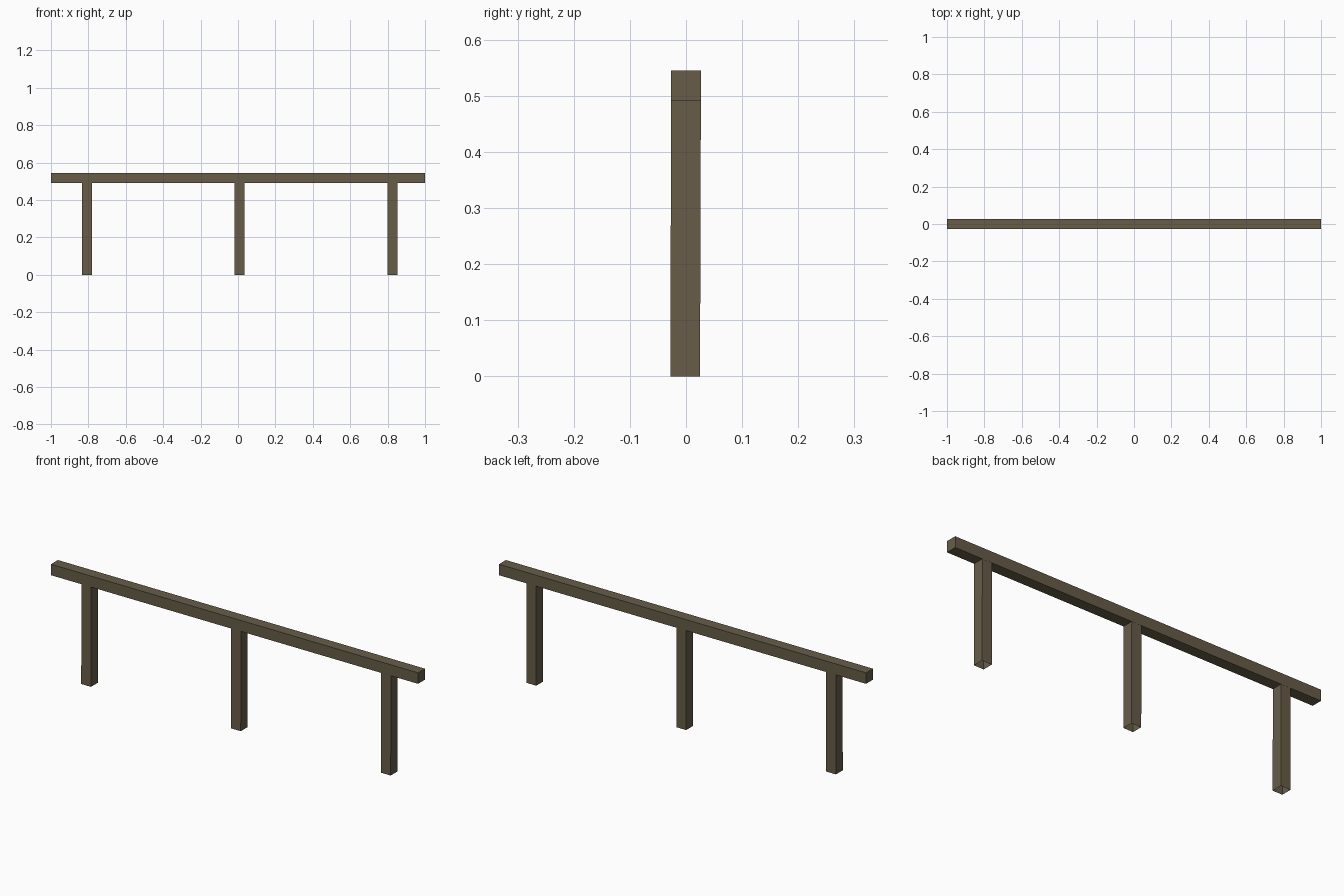
import bpy, bmesh

if "Cube" in bpy.data.objects:
    bpy.data.objects.remove(bpy.data.objects["Cube"])

wood = bpy.data.materials.new("weathered brown wood")
wood.diffuse_color = (0.135, 0.108, 0.066, 1)
wood.use_nodes = True
wood.node_tree.nodes["Principled BSDF"].inputs["Base Color"].default_value = wood.diffuse_color


def beam(name, x0, x1, y0, y1, z0, z1, lean=0.0, open_ends=False):
    """Square timber; lean shifts the foot in y, open_ends drops top and bottom."""
    bm = bmesh.new()
    bmesh.ops.create_cube(bm, size=1)
    for v in bm.verts:
        foot = v.co.z < 0
        v.co = (x1 if v.co.x > 0 else x0,
                (y1 if v.co.y > 0 else y0) + (lean if foot else 0),
                z0 if foot else z1)
    bm.normal_update()
    if open_ends:
        ends = [f for f in bm.faces if abs(f.normal.z) > 0.9]
        bmesh.ops.delete(bm, geom=ends, context='FACES_ONLY')
    me = bpy.data.meshes.new(name)
    bm.to_mesh(me)
    bm.free()
    me.materials.append(wood)
    ob = bpy.data.objects.new(name, me)
    bpy.context.collection.objects.link(ob)
    return ob


# Long top rail
beam("top_rail", -1, 1, -0.027, 0.027, 0.491, 0.545)

# Three posts, hollow at the foot, leaning very slightly
for name, x in (("left_post", -0.808), ("middle_post", 0.008), ("right_post", 0.825)):
    beam(name, x - 0.0265, x + 0.0265, -0.0265, 0.0265, 0, 0.491,
         lean=-0.0015, open_ends=True)
